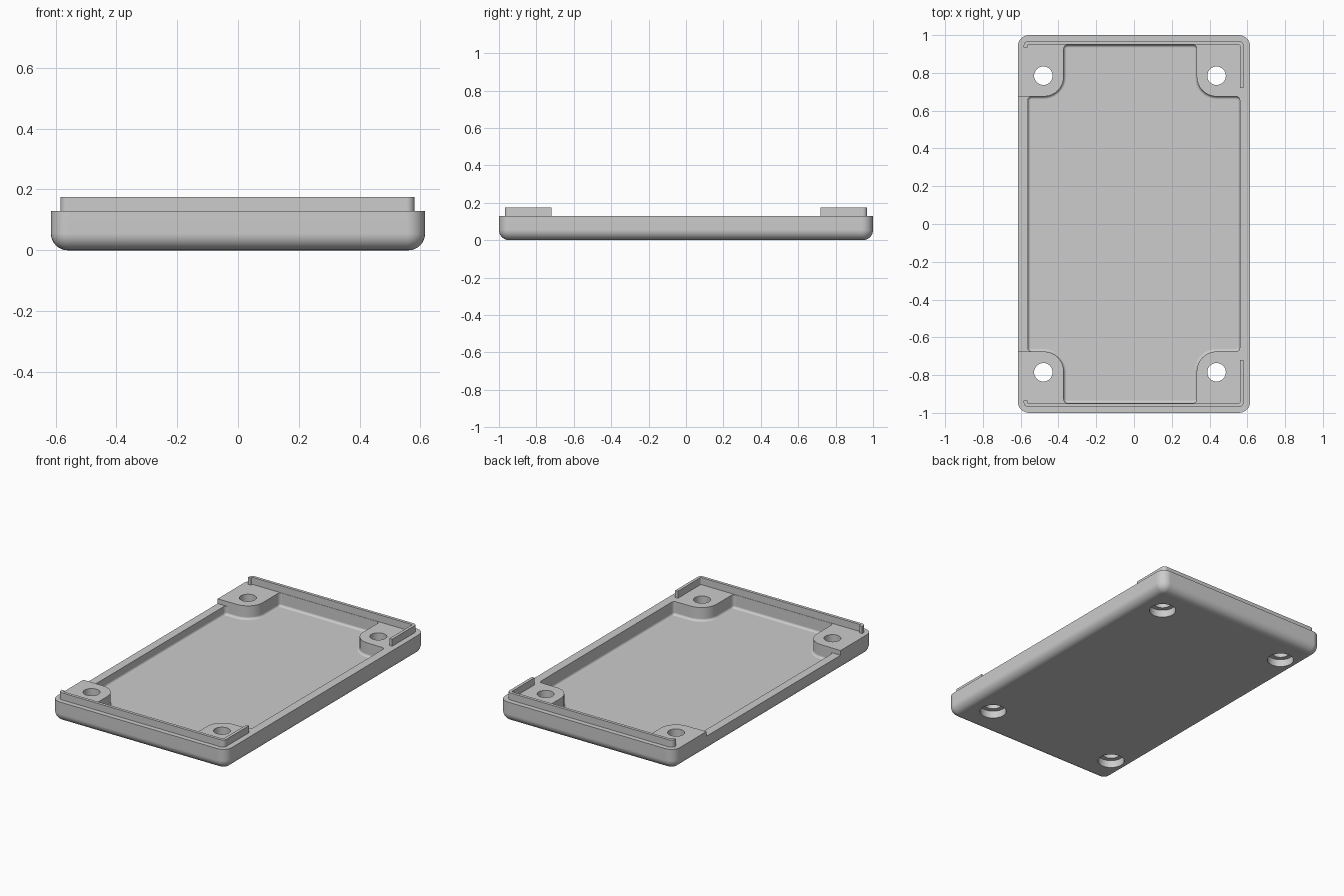
import bpy
import bmesh
from math import pi, cos, sin, tan, radians
from mathutils import Vector

cube = bpy.data.objects.get("Cube")
if cube:
    bpy.data.objects.remove(cube, do_unlink=True)

# Single plain grey plastic
GREY = (0.604, 0.604, 0.604, 1)
plastic = bpy.data.materials.new("grey_plastic")
plastic.use_nodes = True
plastic.diffuse_color = GREY
for node in plastic.node_tree.nodes:
    if node.type == 'BSDF_PRINCIPLED':
        node.inputs["Base Color"].default_value = GREY


def rounded(corners, steps=8):
    """Replace each (x, y, radius) corner by a tangent arc."""
    out = []
    for i, (x, y, r) in enumerate(corners):
        p = Vector((x, y))
        if r == 0:
            out.append(p)
            continue
        a = (Vector(corners[i - 1][:2]) - p).normalized()
        b = (Vector(corners[(i + 1) % len(corners)][:2]) - p).normalized()
        half = a.angle(b) / 2
        centre = p + (a + b).normalized() * (r / sin(half))
        start = p + a * (r / tan(half)) - centre
        end = p + b * (r / tan(half)) - centre
        sweep = start.angle(end)
        for k in range(steps + 1):
            t = k / steps
            out.append(centre + (start * sin((1 - t) * sweep)
                                 + end * sin(t * sweep)) / sin(sweep))
    return out


def prism(name, outline, z0, z1, fillet=0):
    """Extrude an outline, optionally rounding its lower rim."""
    bm = bmesh.new()
    base = bm.faces.new([bm.verts.new((p[0], p[1], z0)) for p in outline])
    top = bmesh.ops.extrude_face_region(bm, geom=[base], use_keep_orig=True)
    for v in (g for g in top["geom"] if isinstance(g, bmesh.types.BMVert)):
        v.co.z = z1
    bmesh.ops.recalc_face_normals(bm, faces=bm.faces[:])
    if fillet:
        rim = [e for e in bm.edges if all(abs(v.co.z - z0) < 1e-5 for v in e.verts)]
        bmesh.ops.bevel(bm, geom=rim, offset=fillet, segments=8, profile=0.5,
                        affect='EDGES', clamp_overlap=False)
        bmesh.ops.remove_doubles(bm, verts=bm.verts[:], dist=1e-5)
        bmesh.ops.recalc_face_normals(bm, faces=bm.faces[:])
    mesh = bpy.data.meshes.new(name)
    bm.to_mesh(mesh)
    bm.free()
    mesh.materials.append(plastic)
    obj = bpy.data.objects.new(name, mesh)
    bpy.context.collection.objects.link(obj)
    return obj


def circle(x, y, r, n=40):
    return [(x + r * cos(2 * pi * k / n), y + r * sin(2 * pi * k / n)) for k in range(n)]


def rectangle(x0, x1, y0, y1, r=0):
    return rounded([(x0, y0, r), (x1, y0, r), (x1, y1, r), (x0, y1, r)])


def cut(target, cutter):
    cutter.hide_render = True
    mod = target.modifiers.new("cut", 'BOOLEAN')
    mod.operation, mod.solver, mod.object = 'DIFFERENCE', 'EXACT', cutter
    bpy.context.view_layer.objects.active = target
    bpy.ops.object.modifier_apply(modifier=mod.name)
    bpy.data.objects.remove(cutter, do_unlink=True)


RIM, FLOOR, LIP_TOP, LOW_RIM = 0.13, 0.045, 0.175, 0.10
POST_Y, POST_R, SMALL = 0.675, 0.106, 0.02
LEFT_POST, RIGHT_POST = -0.372, 0.332

# Tray body with rounded lower edges
tray = prism("tray", rectangle(-0.615, 0.615, -1, 1, 0.06), 0, RIM, 0.055)

# Cavity that leaves a rounded screw post in each corner
half = [(0.56, POST_Y, SMALL), (RIGHT_POST, POST_Y, POST_R), (RIGHT_POST, 0.948, SMALL),
        (LEFT_POST, 0.948, SMALL), (LEFT_POST, POST_Y, POST_R), (-0.562, POST_Y, SMALL)]
outline = half + [(x, -y, r) for x, y, r in reversed(half)]
cut(tray, prism("cavity_cutter", rounded(outline), FLOOR, 0.3, 0.015))

# Lowered rim along one long side
cut(tray, prism("low_rim_cutter", rectangle(-0.7, -0.53, 0.001 - POST_Y, POST_Y - 0.001),
                LOW_RIM, 0.3))

# Screw holes with counterbores underneath
for x in (-0.48, 0.437):
    for y in (-0.785, 0.785):
        cut(tray, prism("hole_cutter", circle(x, y, 0.049), -0.1, 0.3))
        cut(tray, prism("counterbore_cutter", circle(x, y, 0.078), -0.1, 0.047))

# Locating lips at both ends, with a long and a short return
lip = [(-0.584, 0.935, 0), (-0.565, 0.935, 0), (-0.565, 0.95, 0.008), (0.561, 0.95, 0.008),
       (0.561, 0.72, 0), (0.58, 0.72, 0), (0.58, 0.969, 0.025), (-0.584, 0.969, 0.025)]
parts = [tray]
for name, side in (("rear_lip", 1), ("front_lip", -1)):
    parts.append(prism(name, rounded([(x, side * y, r) for x, y, r in lip]), RIM, LIP_TOP))

# Smooth fillets, crisp edges
bpy.ops.object.select_all(action='DESELECT')
for obj in parts:
    obj.select_set(True)
bpy.context.view_layer.objects.active = tray
bpy.ops.object.shade_smooth_by_angle(angle=radians(30))
for obj in parts:
    mod = obj.modifiers.new("flat_face_normals", 'WEIGHTED_NORMAL')
    mod.keep_sharp = True
